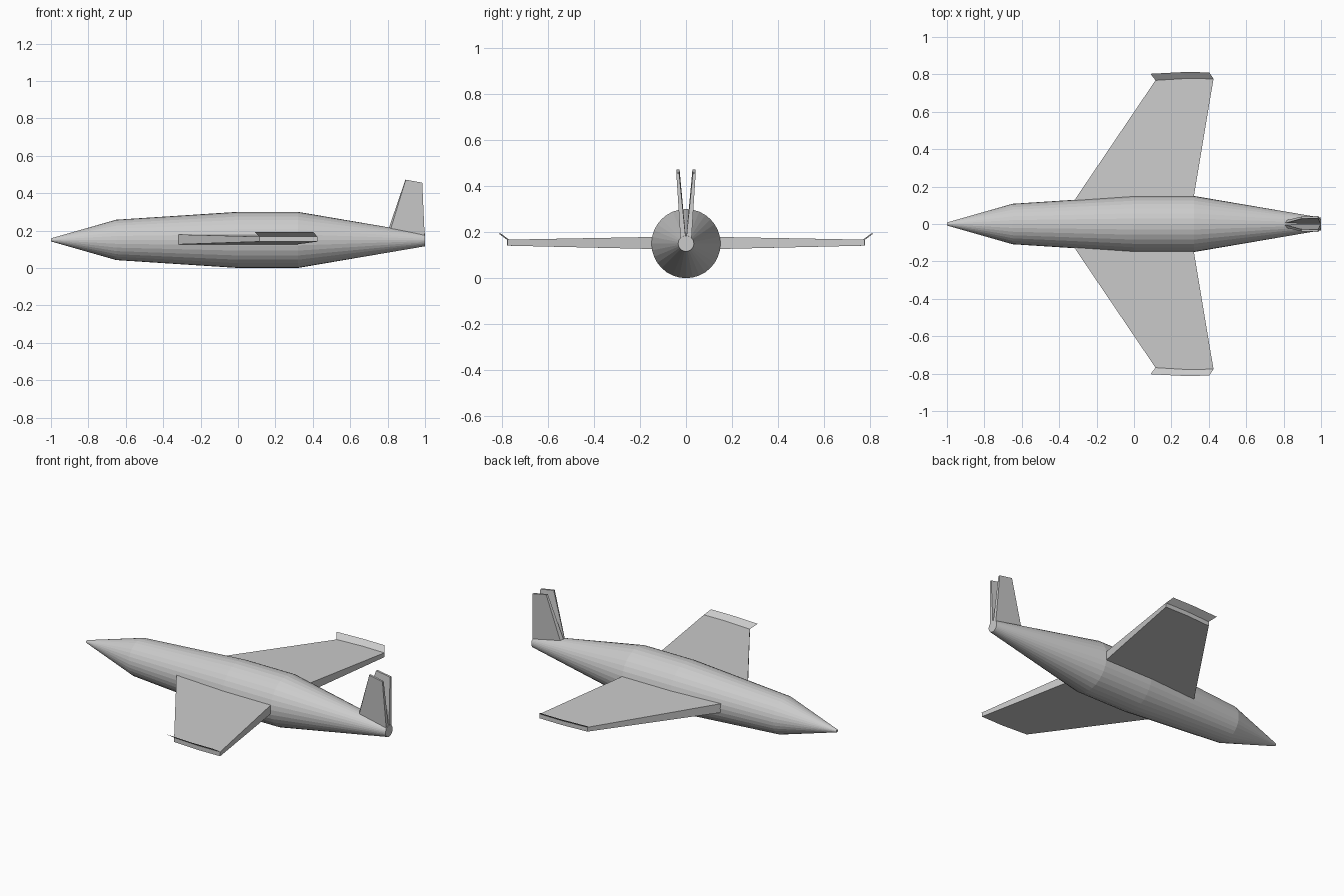
import bpy, math

if "Cube" in bpy.data.objects:
    bpy.data.objects.remove(bpy.data.objects["Cube"])

AXIS_Z = 0.15
SIDES = 32


def make_object(name, verts, faces):
    mesh = bpy.data.meshes.new(name)
    mesh.from_pydata(verts, [], faces)
    mesh.update()
    obj = bpy.data.objects.new(name, mesh)
    bpy.context.collection.objects.link(obj)
    return obj


def loft(name, rings, side=1):
    """Skin matching vertex rings and cap both ends; side=-1 mirrors in y."""
    n = len(rings[0])
    verts = [(x, y * side, z) for ring in rings for x, y, z in ring]
    faces = []
    for k in range(len(rings) - 1):
        a, b = k * n, (k + 1) * n
        for i in range(n):
            j = (i + 1) % n
            faces.append((a + i, a + j, b + j, b + i))
    last = (len(rings) - 1) * n
    faces.append(tuple(reversed(range(n))))
    faces.append(tuple(range(last, last + n)))
    if side < 0:
        faces = [tuple(reversed(f)) for f in faces]
    return make_object(name, verts, faces)


def fuselage_ring(x, r):
    return [(x, r * math.cos(t), AXIS_Z + r * math.sin(t))
            for t in (2 * math.pi * i / SIDES for i in range(SIDES))]


# Fuselage: straight-sided bands turned around the long axis
profile = [(-1, 0.008), (-0.65, 0.108), (0, 0.15), (0.32, 0.15), (1, 0.034)]
loft("fuselage", [fuselage_ring(x, r) for x, r in profile])


def wing_ring(chord, z0, z1):
    low = [(x, y, z0) for x, y in chord]
    high = [(x, y, z1) for x, y in reversed(chord)]
    # runs anticlockwise as seen from the wing tip
    return list(reversed(low + high))


root_chord = [(-0.32, 0.125), (0.0, 0.125), (0.316, 0.125)]
tip_chord = [(0.115, 0.768), (0.28, 0.778), (0.425, 0.776)]
lip_chord = [(0.088, 0.803), (0.26, 0.812), (0.402, 0.811)]

for label, side in (("left", 1), ("right", -1)):
    # Swept tapered wing
    loft(label + "_wing", [wing_ring(root_chord, 0.126, 0.179),
                           wing_ring(tip_chord, 0.141, 0.167)], side)

    # Thin upturned wing tip
    verts = [(x, y * side, 0.167) for x, y in tip_chord]
    verts += [(x, y * side, 0.193) for x, y in lip_chord]
    faces = [(0, 1, 4, 3), (1, 2, 5, 4)]
    if side < 0:
        faces = [tuple(reversed(f)) for f in faces]
    make_object(label + "_winglet", verts, faces)

    # Outward-leaning tail fin, slightly narrower at its front edge
    base = [(0.795, 0.001, 0.18), (0.998, 0.001, 0.17),
            (0.998, 0.024, 0.17), (0.808, 0.019, 0.18)]
    top = [(0.895, 0.028, 0.472), (0.985, 0.030, 0.456),
           (0.985, 0.042, 0.456), (0.897, 0.040, 0.472)]
    loft(label + "_tail_fin", [base, top], side)
